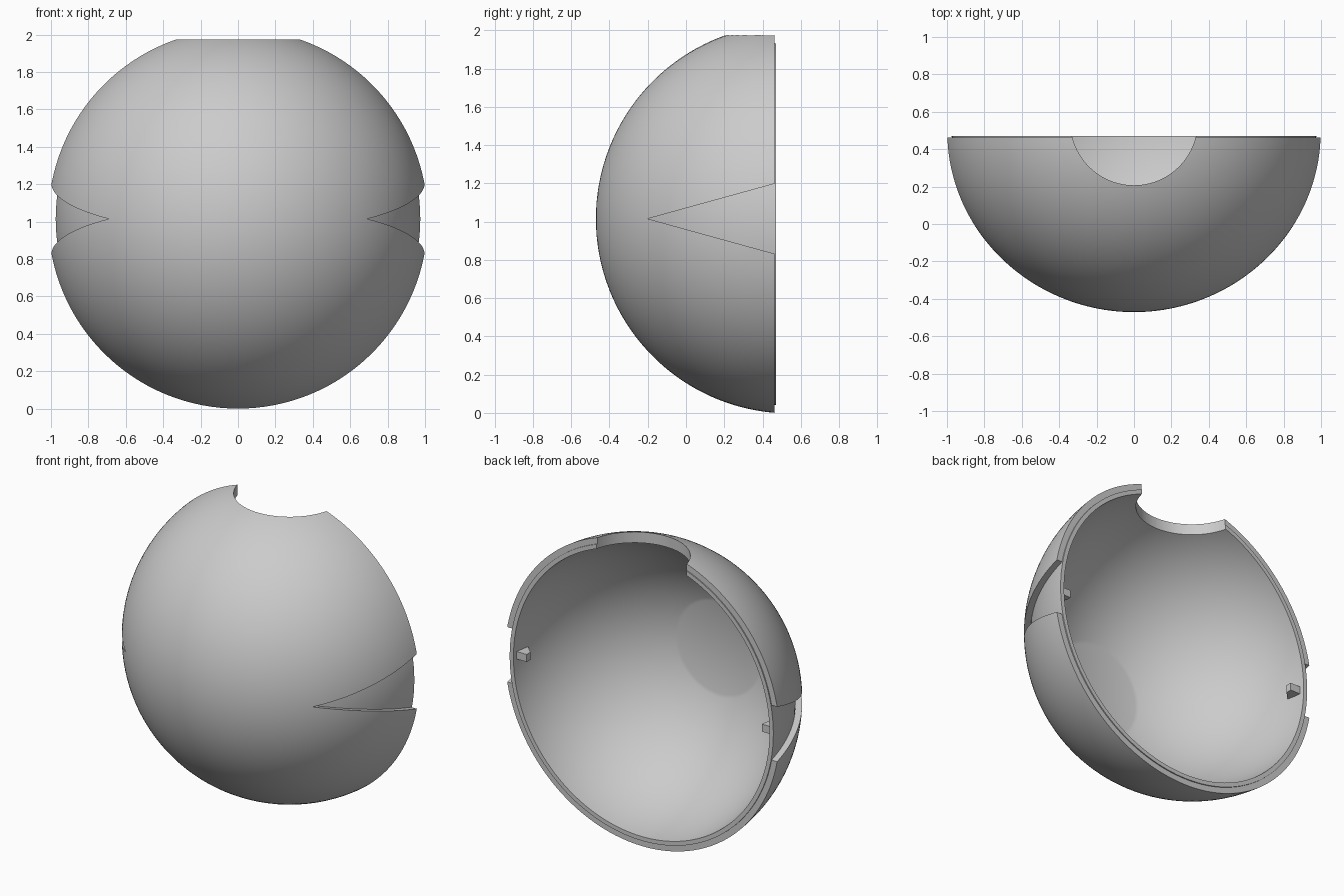
import bpy, bmesh, math
from mathutils import Vector, Matrix

R_OUT, R_STEP, R_IN = 1.018, 0.978, 0.95   # outer skin, notch floor, inner skin
CENTRE = Vector((0, 0.547, 1.015))
RIM_OUT, RIM_LIP = -0.084, -0.077          # rim planes, measured from the centre
FLAT = -0.9                                # flat spot inside the shell

cube = bpy.data.objects.get("Cube")
if cube:
    bpy.data.objects.remove(cube)

grey = bpy.data.materials.new("plain_grey")
grey.use_nodes = True
grey.diffuse_color = (0.6, 0.6, 0.6, 1)
grey.node_tree.nodes["Principled BSDF"].inputs["Base Color"].default_value = (0.6, 0.6, 0.6, 1)


def make(name, bm):
    bmesh.ops.recalc_face_normals(bm, faces=bm.faces)
    mesh = bpy.data.meshes.new(name)
    bm.to_mesh(mesh)
    bm.free()
    mesh.materials.append(grey)
    ob = bpy.data.objects.new(name, mesh)
    bpy.context.collection.objects.link(ob)
    return ob


def select(ob):
    bpy.ops.object.select_all(action='DESELECT')
    ob.select_set(True)
    bpy.context.view_layer.objects.active = ob


def cut(ob, cutter):
    select(ob)
    mod = ob.modifiers.new("cut", 'BOOLEAN')
    mod.operation, mod.solver, mod.object = 'DIFFERENCE', 'EXACT', cutter
    bpy.ops.object.modifier_apply(modifier=mod.name)
    bpy.data.objects.remove(cutter)


def arc(radius, y_end, y_start, steps=48):
    """Quarter arc in the x-y plane, from y_start to y_end."""
    a, b = math.acos(-y_start / radius), math.acos(-y_end / radius)
    return [Vector((radius * math.sin(a + (b - a) * i / steps),
                    -radius * math.cos(a + (b - a) * i / steps), 0)) for i in range(steps + 1)]


def prism(points, direction):
    bm = bmesh.new()
    face = bm.faces.new([bm.verts.new(p) for p in points])
    new = bmesh.ops.extrude_face_region(bm, geom=[face])["geom"]
    bmesh.ops.translate(bm, vec=direction, verts=[v for v in new if isinstance(v, bmesh.types.BMVert)])
    return bm


# Shell: a profile with a stepped rim, revolved around the y axis
inner = arc(R_IN, RIM_LIP, FLAT)
outer = arc(R_OUT, RIM_OUT, -R_OUT)
step_r = math.sqrt(R_STEP ** 2 - RIM_LIP ** 2)
profile = outer + [Vector((step_r, RIM_OUT, 0)), Vector((step_r, RIM_LIP, 0))]
profile += inner[::-1] + [Vector((0, FLAT, 0))]
bm = bmesh.new()
verts = [bm.verts.new(p) for p in profile]
edges = [bm.edges.new(pair) for pair in zip(verts, verts[1:])]
bmesh.ops.spin(bm, geom=verts + edges, cent=(0, 0, 0), axis=(0, 1, 0),
               angle=math.tau, steps=128, use_merge=True)
bmesh.ops.remove_doubles(bm, verts=bm.verts, dist=1e-4)
bmesh.ops.translate(bm, vec=CENTRE, verts=bm.verts)
shell = make("half_shell", bm)

# Round opening at the top
bm = bmesh.new()
bmesh.ops.create_cone(bm, cap_ends=True, segments=96, radius1=0.34, radius2=0.34, depth=1,
                      matrix=Matrix.Translation(CENTRE + Vector((0, 0, 1))))
cut(shell, make("opening_cutter", bm))

# Side notches: wedges that stop at the notch floor
slope = 0.185 / 0.67
for side in (-1, 1):
    tip, back = -0.2, 0.6
    half = slope * (back - tip)
    wedge = make("notch_cutter", prism(
        [Vector((side * 0.5, tip, CENTRE.z)), Vector((side * 0.5, back, CENTRE.z + half)),
         Vector((side * 0.5, back, CENTRE.z - half))], Vector((side * 0.7, 0, 0))))
    bm = bmesh.new()
    bmesh.ops.create_uvsphere(bm, u_segments=128, v_segments=64, radius=R_STEP,
                              matrix=Matrix.Translation(CENTRE))
    cut(wedge, make("floor_cutter", bm))
    cut(shell, wedge)

select(shell)
bpy.ops.object.shade_smooth_by_angle(angle=math.radians(25))

# Small wedge-shaped pegs on the inner wall beside the rim
for side, name in ((1, "left_peg"), (-1, "right_peg")):
    make(name, prism(
        [Vector((side * 0.96, 0.44, CENTRE.z - 0.025)), Vector((side * 0.87, 0.44, CENTRE.z - 0.025)),
         Vector((side * 0.87, 0.40, CENTRE.z - 0.025)), Vector((side * 0.95, 0.32, CENTRE.z - 0.025))],
        Vector((0, 0, 0.05))))
